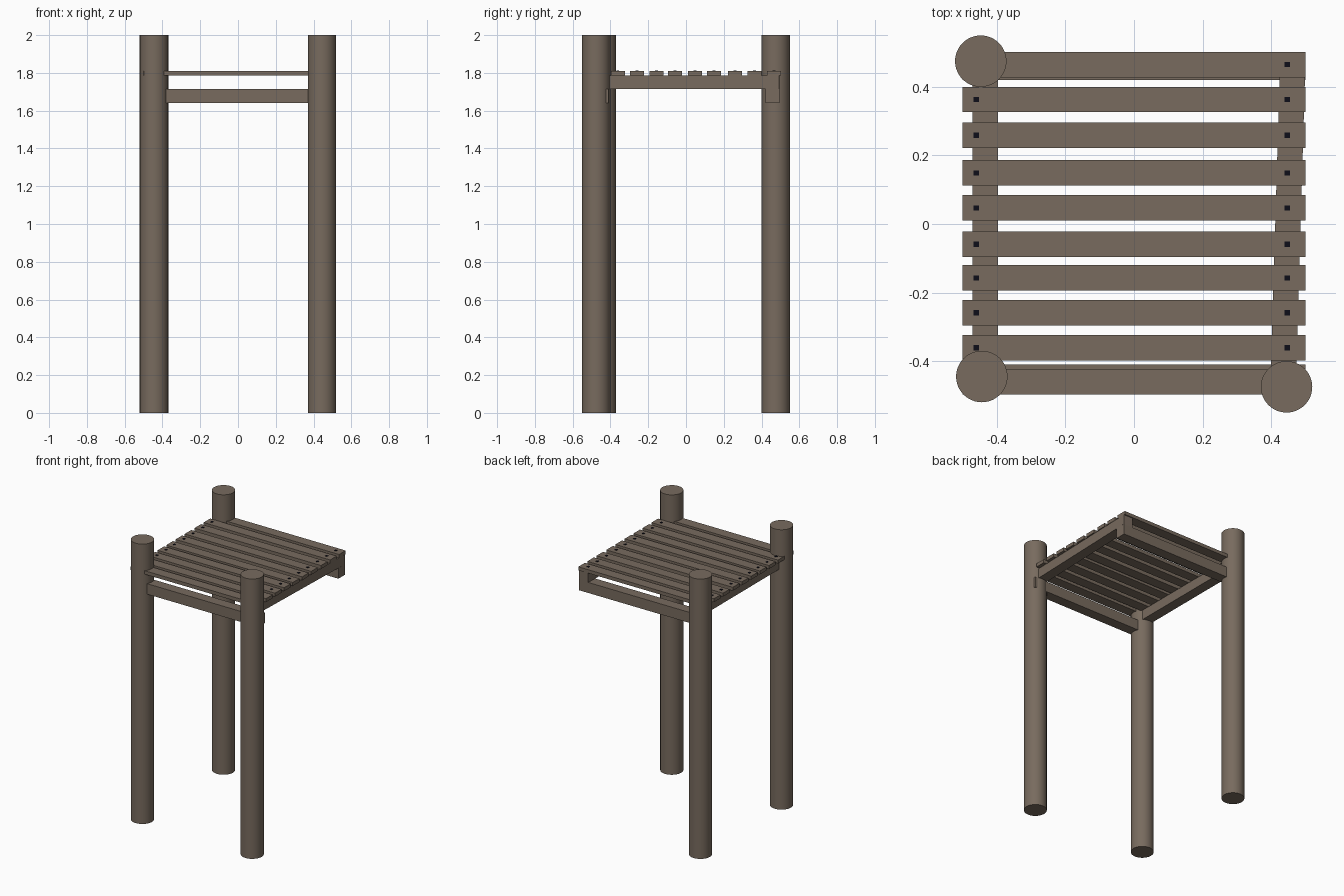
import bpy, math

if "Cube" in bpy.data.objects:
    bpy.data.objects.remove(bpy.data.objects["Cube"])


def material(name, color):
    m = bpy.data.materials.new(name)
    m.diffuse_color = (*color, 1)
    m.use_nodes = True
    m.node_tree.nodes["Principled BSDF"].inputs["Base Color"].default_value = m.diffuse_color
    return m


wood = material("weathered wood", (0.188, 0.147, 0.113))
iron = material("dark iron", (0.004, 0.004, 0.009))


def box(name, center, size, mat=wood, turn=0.0):
    bpy.ops.mesh.primitive_cube_add(size=1, location=center, rotation=(0, 0, turn))
    o = bpy.context.object
    o.name = name
    o.scale = size
    o.data.materials.append(mat)
    return o


# round posts on three corners (the back right corner has none)
R = 0.075
posts = {"front_left_post": (-0.444, -0.445),
         "front_right_post": (0.445, -0.475),
         "back_left_post": (-0.447, 0.475)}
for name, (x, y) in posts.items():
    bpy.ops.mesh.primitive_cylinder_add(vertices=48, radius=R, depth=2, location=(x, y, 1))
    o = bpy.context.object
    o.name = name
    o.data.materials.append(wood)
    bpy.ops.object.shade_smooth_by_angle(angle=math.radians(40))

# lower cross beams
box("front_beam", (0, -0.4475, 1.6775), (1.0, 0.075, 0.075))
box("back_beam", (0, 0.4575, 1.6775), (1.0, 0.075, 0.075))

# joists resting on the beams, the right one slightly skewed
box("left_joist", (-0.434, 0, 1.75), (0.074, 0.99, 0.07))
box("right_joist", (0.449, 0, 1.75), (0.074, 0.99, 0.07), turn=-0.03)

# deck slats with a nail at each end
slats = [0.465, 0.363, 0.259, 0.149, 0.047, -0.059, -0.157, -0.259, -0.361, -0.461]
for i, y in enumerate(slats):
    box(f"slat_{i + 1}", (0, y, 1.7975), (1.0, 0.074, 0.025))
    for side, x in (("left", -0.46), ("right", 0.447)):
        box(f"nail_{side}_{i + 1}", (x, y, 1.808), (0.015, 0.015, 0.01), iron)
